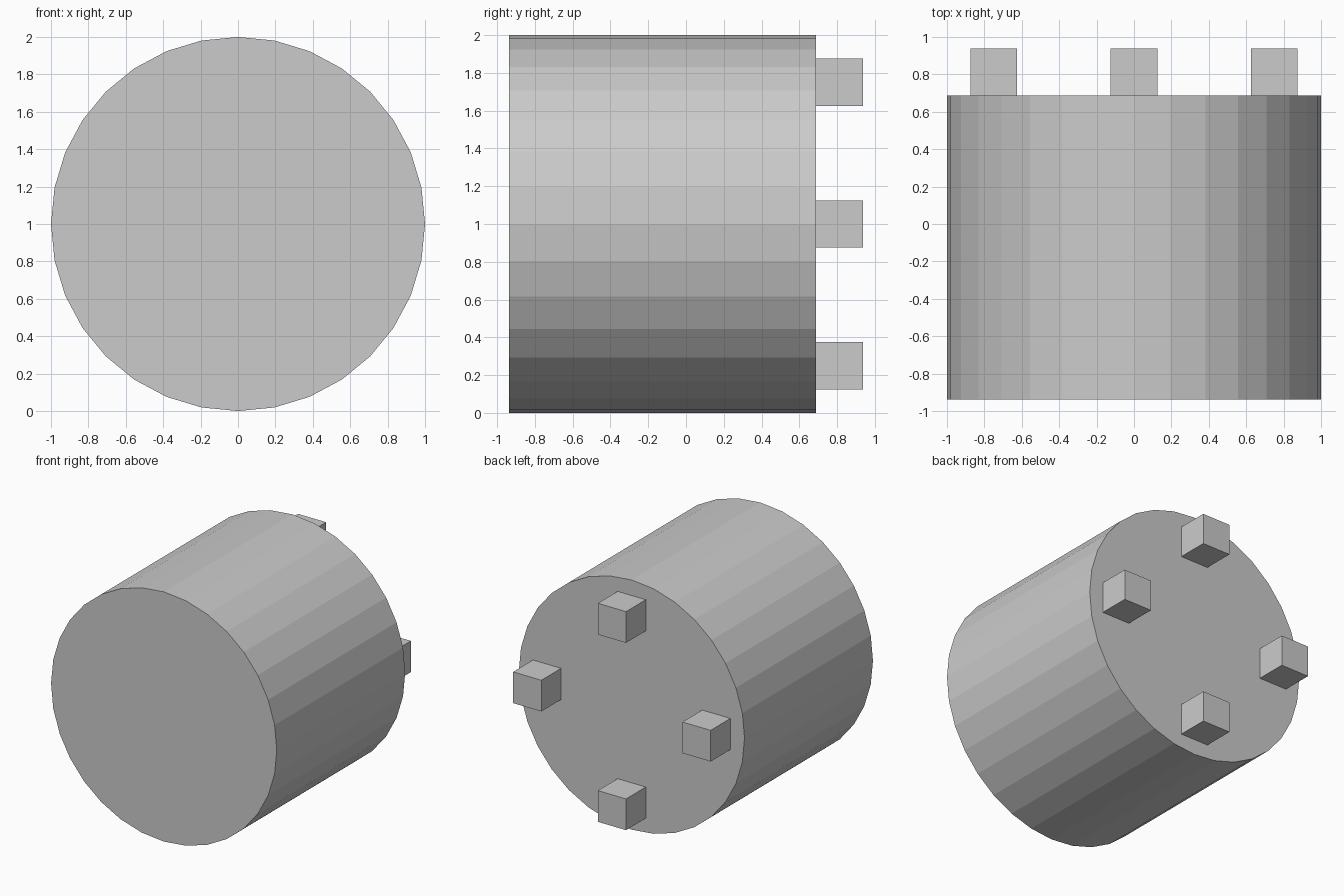
import bpy
import math

if "Cube" in bpy.data.objects:
    bpy.data.objects.remove(bpy.data.objects["Cube"])

BACK_Y = 0.6875
FRONT_Y = -0.9375
PEG = 0.25

# Main drum: 32-sided flat-shaded cylinder lying along y
bpy.ops.mesh.primitive_cylinder_add(
    vertices=32, radius=1.0, depth=BACK_Y - FRONT_Y,
    location=(0, (BACK_Y + FRONT_Y) / 2, 1), rotation=(math.pi / 2, 0, 0))
drum = bpy.context.object
drum.name = "drum"
bpy.ops.object.transform_apply(location=False, rotation=True, scale=True)

# Four cube pegs around the back face
for name, dx, dz in (("right", 1, 0), ("top", 0, 1), ("left", -1, 0), ("bottom", 0, -1)):
    bpy.ops.mesh.primitive_cube_add(
        size=PEG, location=(0.75 * dx, BACK_Y + PEG / 2, 1 + 0.75 * dz))
    bpy.context.object.name = f"peg_{name}"
